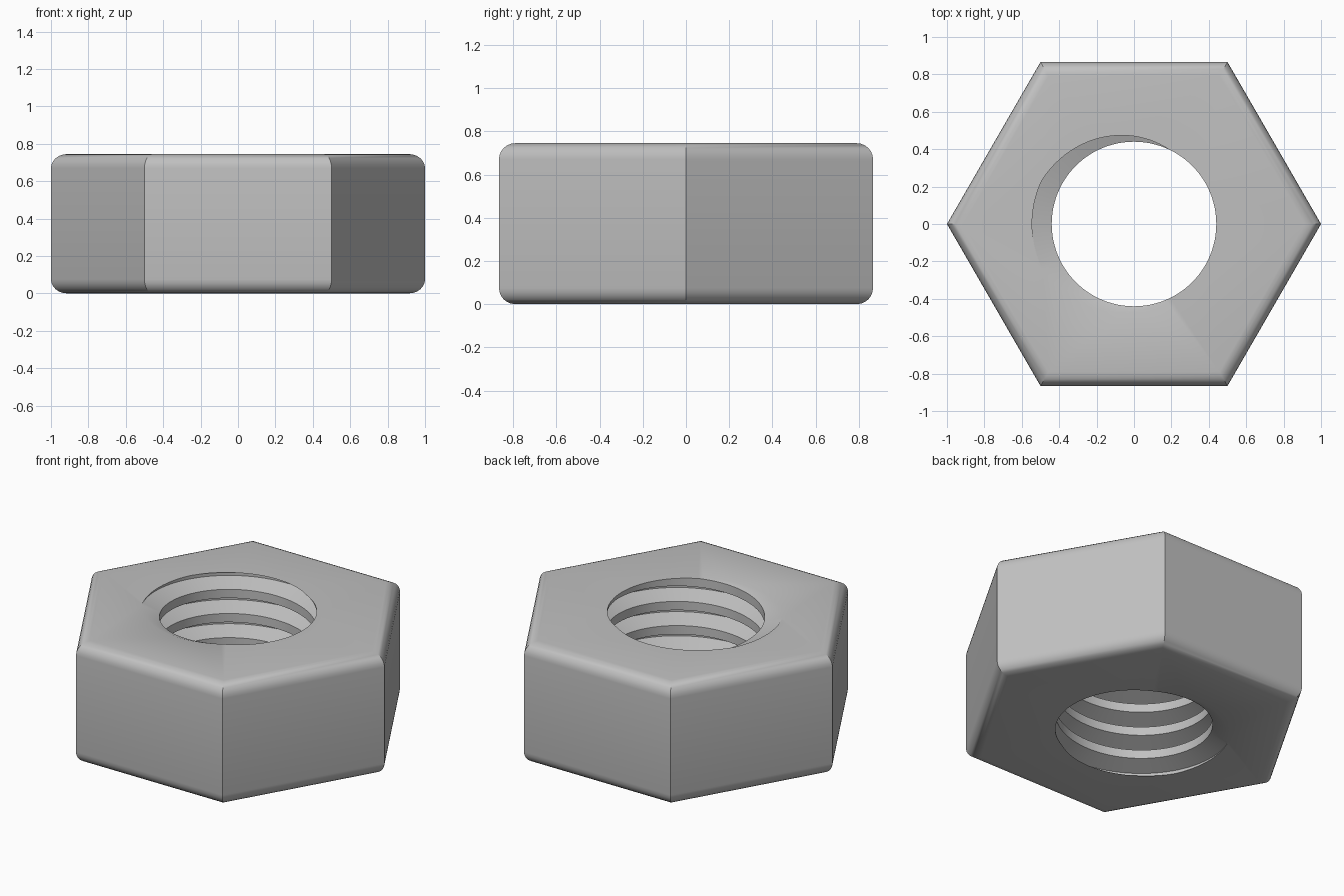
import bpy
import bmesh
from math import pi, sin, cos, radians

cube = bpy.data.objects.get("Cube")
if cube:
    bpy.data.objects.remove(cube, do_unlink=True)

HEIGHT = 0.745
ROUND = 0.075                      # rounding of the top and bottom rims
R_MINOR, R_MAJOR = 0.44, 0.545     # thread crest and root radii
TURNS = 5
PITCH = HEIGHT / TURNS
STEPS = 96                         # segments per thread turn

steel = bpy.data.materials.new("grey steel")
steel.use_nodes = True
colour = (0.53, 0.53, 0.53, 1)
steel.diffuse_color = colour
steel.node_tree.nodes["Principled BSDF"].inputs["Base Color"].default_value = colour

bm = bmesh.new()

# Hexagonal body: stacked rings following a rounded rim profile
apothem = cos(pi / 6)
arc = [radians(a) for a in range(0, 91, 15)]
lower = [(apothem - ROUND + ROUND * sin(a), ROUND - ROUND * cos(a)) for a in arc]
profile = lower + [(r, HEIGHT - z) for r, z in reversed(lower)]
rings = []
for r, z in profile:
    size = r / apothem
    rings.append([bm.verts.new((size * cos(i * pi / 3), size * sin(i * pi / 3), z))
                  for i in range(6)])
for a, b in zip(rings, rings[1:]):
    for i in range(6):
        j = (i + 1) % 6
        bm.faces.new((a[i], a[j], b[j], b[i]))

# Threaded bore: a trapezoid swept along a helix, one turn joined to the next
crest, flank = 130 / 360, 90 / 360
tooth = [(-crest / 2, R_MINOR), (crest / 2, R_MINOR),
         (crest / 2 + flank, R_MAJOR), (1 - crest / 2 - flank, R_MAJOR)]
rows = []
for k in range(STEPS * (TURNS + 4)):
    t = k / STEPS
    angle = 2 * pi * t
    rows.append([bm.verts.new((r * cos(angle), r * sin(angle), (t + dz - 2) * PITCH))
                 for dz, r in tooth])
bore = []
for k in range(len(rows) - STEPS - 1):
    a = rows[k] + [rows[k + STEPS][0]]
    b = rows[k + 1] + [rows[k + 1 + STEPS][0]]
    for j in range(4):
        bore.append(bm.faces.new((a[j], a[j + 1], b[j + 1], b[j])))

# Trim the thread flush with both ends
for z, up in ((0, -1), (HEIGHT, 1)):
    faces = [f for f in bm.faces if f.calc_center_median().length < 3
             and max(v.co.xy.length for v in f.verts) < R_MAJOR + 0.01]
    geom = set(faces)
    for f in faces:
        geom.update(f.edges)
        geom.update(f.verts)
    bmesh.ops.bisect_plane(bm, geom=list(geom), dist=1e-6, plane_co=(0, 0, z),
                           plane_no=(0, 0, up), clear_outer=True)
bmesh.ops.delete(bm, geom=[v for v in bm.verts if not v.link_faces], context='VERTS')
bmesh.ops.remove_doubles(bm, verts=bm.verts[:], dist=1e-5)

# Flat end faces between the hexagon and the bore
for z, up in ((0, -1), (HEIGHT, 1)):
    rim = [e for e in bm.edges if e.is_boundary
           and all(abs(v.co.z - z) < 1e-4 for v in e.verts)]
    bmesh.ops.triangle_fill(bm, edges=rim, use_beauty=True, normal=(0, 0, up))
bmesh.ops.recalc_face_normals(bm, faces=bm.faces[:])

mesh = bpy.data.meshes.new("hex_nut")
bm.to_mesh(mesh)
bm.free()
mesh.materials.append(steel)
nut = bpy.data.objects.new("hex_nut", mesh)
bpy.context.collection.objects.link(nut)

# Smooth rims and thread, sharp corners
bpy.ops.object.select_all(action='DESELECT')
nut.select_set(True)
bpy.context.view_layer.objects.active = nut
bpy.ops.object.shade_smooth_by_angle(angle=radians(30))
